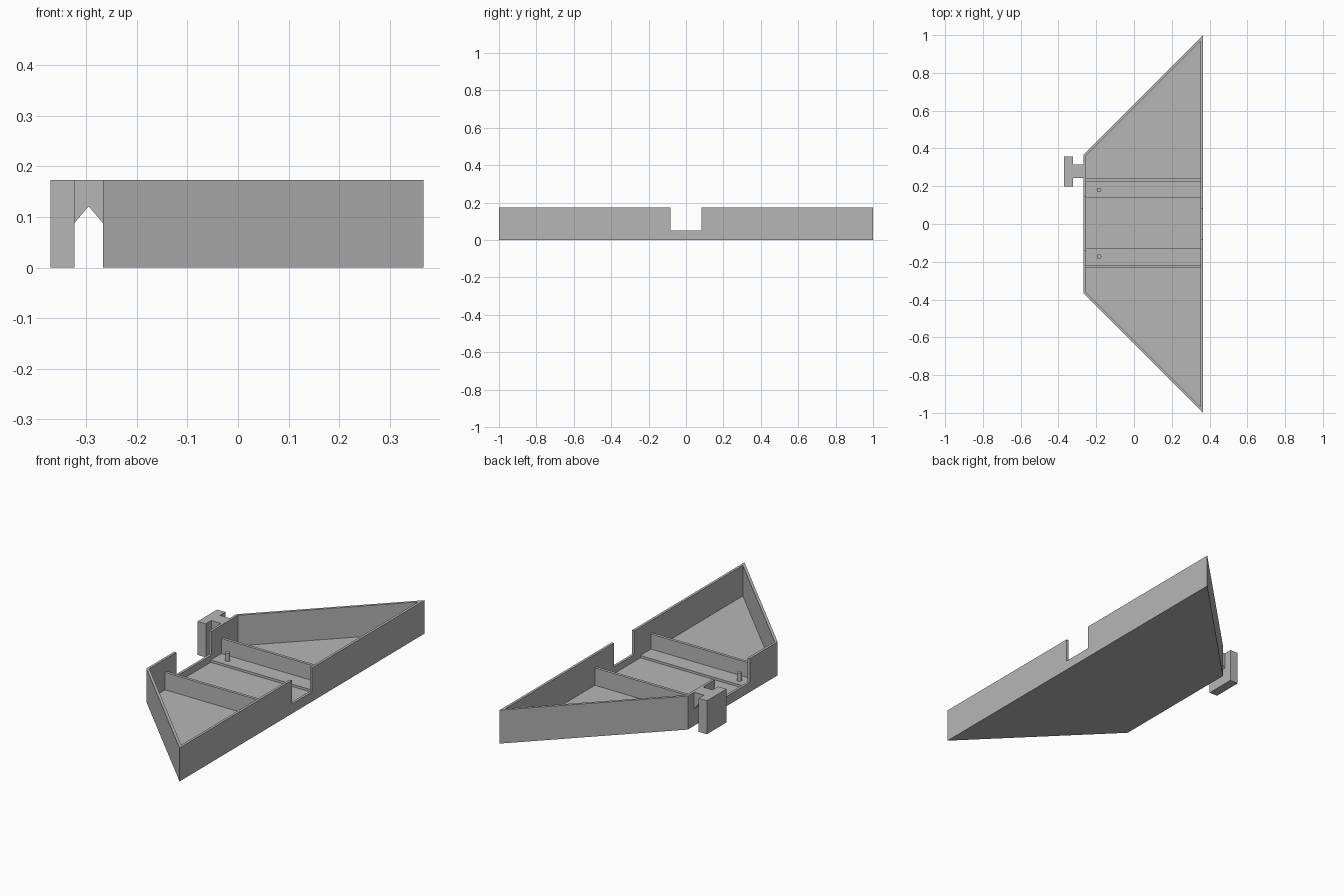
import bpy
import bmesh

if "Cube" in bpy.data.objects:
    bpy.data.objects.remove(bpy.data.objects["Cube"], do_unlink=True)

grey = bpy.data.materials.new("plain grey")
grey.use_nodes = True
GREY = (0.47, 0.47, 0.47, 1)
grey.diffuse_color = GREY
grey.node_tree.nodes["Principled BSDF"].inputs["Base Color"].default_value = GREY

HEIGHT = 0.173
FLOOR = 0.015
NOTCH_Z = 0.05
RAIL_Z = 0.027


def prism(name, points, axis, low, high):
    """Extrude an outline along z (x, y points) or along y (x, z points)."""
    place = {"z": lambda a, b: (a, b, low), "y": lambda a, b: (a, low, b)}[axis]
    bm = bmesh.new()
    face = bm.faces.new([bm.verts.new(place(a, b)) for a, b in points])
    result = bmesh.ops.extrude_face_region(bm, geom=[face])
    moved = [v for v in result["geom"] if isinstance(v, bmesh.types.BMVert)]
    shift = (0, 0, high - low) if axis == "z" else (0, high - low, 0)
    bmesh.ops.translate(bm, verts=moved, vec=shift)
    bmesh.ops.recalc_face_normals(bm, faces=bm.faces)
    mesh = bpy.data.meshes.new(name)
    bm.to_mesh(mesh)
    bm.free()
    mesh.materials.append(grey)
    obj = bpy.data.objects.new(name, mesh)
    bpy.context.collection.objects.link(obj)
    return obj


def box(name, x0, x1, y0, y1, z0, z1):
    return prism(name, [(x0, y0), (x1, y0), (x1, y1), (x0, y1)], "z", z0, z1)


def cut(target, cutter):
    mod = target.modifiers.new("cut", "BOOLEAN")
    mod.operation = "DIFFERENCE"
    mod.solver = "EXACT"
    mod.object = cutter
    bpy.context.view_layer.objects.active = target
    bpy.ops.object.modifier_apply(modifier=mod.name)
    bpy.data.objects.remove(cutter, do_unlink=True)


def trapezoid(x0, x1, y0, y1):
    return [(x0, -y0), (x1, -y1), (x1, y1), (x0, y0)]


# Hollow trapezoid tray with a notch in each parallel wall
tray = prism("tray", trapezoid(-0.267, 0.366, 0.367, 1.0), "z", 0, HEIGHT)
cut(tray, prism("cavity", trapezoid(-0.254, 0.353, 0.361, 0.968), "z", FLOOR, 0.3))
cut(tray, box("wide_notch", -0.3, -0.2, -0.14, 0.145, NOTCH_Z, 0.3))
cut(tray, box("narrow_notch", 0.3, 0.4, -0.083, 0.083, NOTCH_Z, 0.3))

# Dividers, low rails and pegs on both sides of the centre bay
for side, name in ((1, "back"), (-1, "front")):
    def span(a, b):
        return sorted((0.004 + side * a, 0.004 + side * b))
    box(name + "_divider", -0.254, 0.353, *span(0.222, 0.237), FLOOR, 0.105)
    box(name + "_rail", -0.254, 0.353, *span(0.135, 0.222), FLOOR, RAIL_Z)
    bpy.ops.mesh.primitive_cylinder_add(
        vertices=24, radius=0.012, depth=0.07 - RAIL_Z,
        location=(-0.185, 0.004 + side * 0.176, (0.07 + RAIL_Z) / 2))
    peg = bpy.context.object
    peg.name = name + "_peg"
    peg.data.materials.append(grey)
    bpy.ops.object.shade_smooth_by_angle()

# T-shaped hook: hanging plate and a stem with a peaked underside
box("hook_plate", -0.37, -0.323, 0.198, 0.358, 0, HEIGHT)
prism("hook_stem", [(-0.323, 0.088), (-0.295, 0.121), (-0.267, 0.088),
                    (-0.267, HEIGHT), (-0.323, HEIGHT)], "y", 0.243, 0.314)
